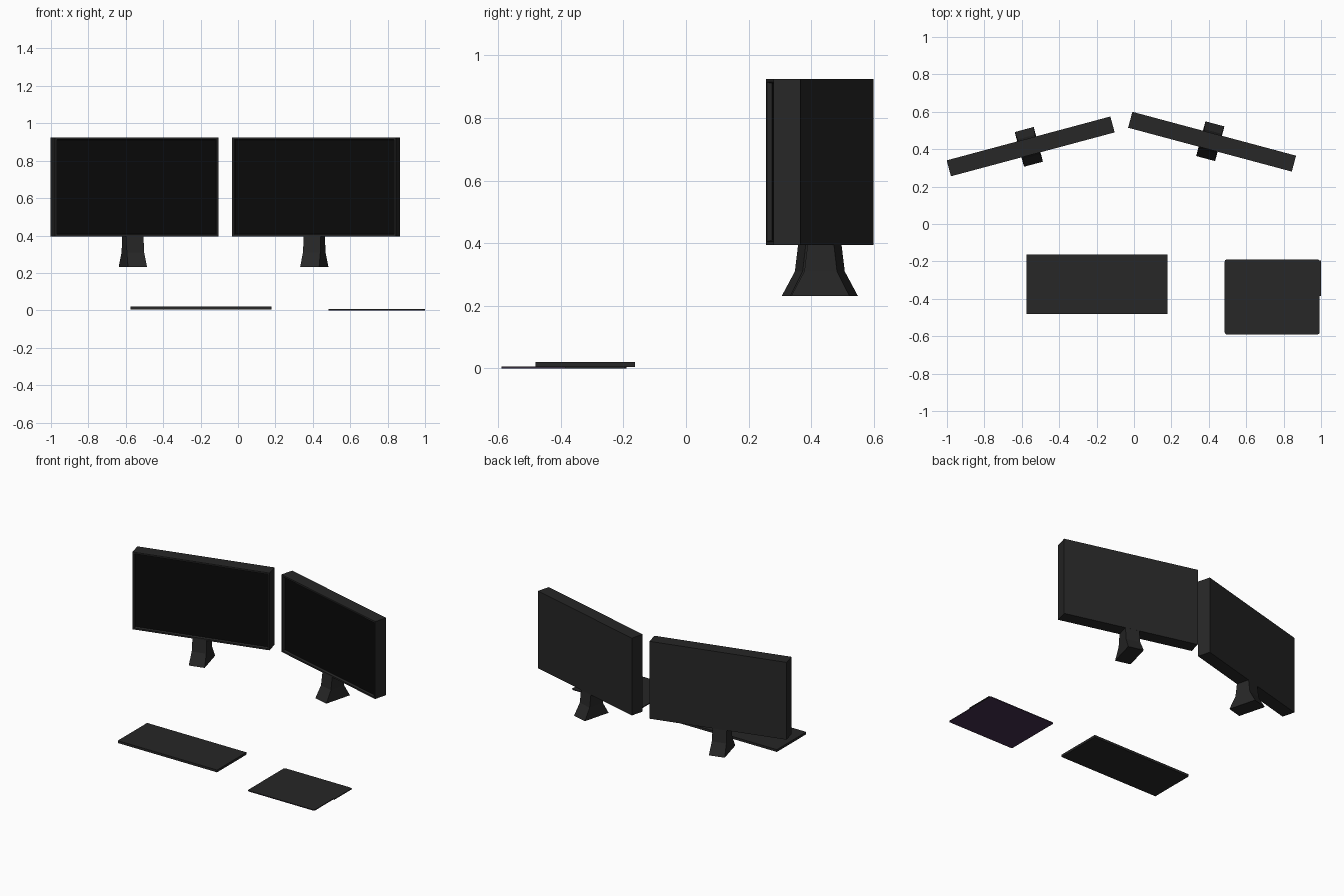
import bpy, bmesh, math
from mathutils import Matrix

if "Cube" in bpy.data.objects:
    bpy.data.objects.remove(bpy.data.objects["Cube"])


def material(name, rgb):
    m = bpy.data.materials.new(name)
    m.diffuse_color = (*rgb, 1)
    m.use_nodes = True
    m.node_tree.nodes["Principled BSDF"].inputs["Base Color"].default_value = m.diffuse_color
    return m


DARK = material("dark_plastic", (0.02, 0.02, 0.02))
BLACK = material("black_screen", (0.003, 0.003, 0.003))
PURPLE = material("purple_base", (0.06, 0.03, 0.08))


def finish(name, bm, mats, matrix=Matrix()):
    bmesh.ops.recalc_face_normals(bm, faces=bm.faces)
    me = bpy.data.meshes.new(name)
    bm.to_mesh(me)
    bm.free()
    for m in mats:
        me.materials.append(m)
    ob = bpy.data.objects.new(name, me)
    ob.matrix_world = matrix
    bpy.context.collection.objects.link(ob)
    return ob


def box_bm(x0, x1, y0, y1, z0, z1):
    bm = bmesh.new()
    bmesh.ops.create_cube(bm, size=1, matrix=(
        Matrix.Translation(((x0 + x1) / 2, (y0 + y1) / 2, (z0 + z1) / 2))
        @ Matrix.Diagonal((x1 - x0, y1 - y0, z1 - z0, 1))))
    return bm


def monitor(side, x, y, angle, stand_x):
    place = Matrix.Translation((x, y, 0)) @ Matrix.Rotation(math.radians(angle), 4, 'Z')
    # Panel with a bezel and a recessed screen
    bm = box_bm(-0.453, 0.453, -0.044, 0.044, 0.395, 0.925)
    bm.normal_update()
    front = min(bm.faces, key=lambda f: f.calc_center_median().y)
    bmesh.ops.inset_region(bm, faces=[front], thickness=0.015)
    bmesh.ops.inset_region(bm, faces=[front], thickness=0.005, depth=-0.016)
    front.material_index = 1
    finish(side + "_monitor", bm, [DARK, BLACK], place)

    # Flared stand lofted through rectangular sections: z, width, depth
    bm = bmesh.new()
    rings = []
    for z, w, d in ((0.232, 0.105, 0.192), (0.31, 0.096, 0.108), (0.40, 0.094, 0.086)):
        rings.append([bm.verts.new((stand_x + sx * w / 2, sy * d / 2, z))
                      for sx, sy in ((-1, -1), (1, -1), (1, 1), (-1, 1))])
    for a, b in zip(rings, rings[1:]):
        for i in range(4):
            j = (i + 1) % 4
            bm.faces.new((a[i], a[j], b[j], b[i]))
    bm.faces.new(rings[0])
    bm.faces.new(rings[-1])
    finish(side + "_stand", bm, [DARK], place)


monitor("left", -0.5525, 0.415, 15, -0.01)
monitor("right", 0.4175, 0.44, -15, -0.01)

# Keyboard slab
finish("keyboard", box_bm(-0.575, 0.178, -0.481, -0.163, 0.005, 0.021), [DARK])


# Mouse pad layers with small rounded corners
def pad(name, z0, z1, mat):
    bm = box_bm(0.485, 0.992, -0.59, -0.19, z0, z1)
    upright = [e for e in bm.edges if abs(e.verts[0].co.z - e.verts[1].co.z) > 1e-4]
    bmesh.ops.bevel(bm, geom=upright, offset=0.01, segments=3, profile=0.5, affect='EDGES')
    finish(name, bm, [mat])


pad("mouse_pad_base", 0.0, 0.003, PURPLE)
pad("mouse_pad_top", 0.003, 0.006, DARK)

# Narrow strip on the pad's right edge
finish("mouse_pad_edge_strip", box_bm(0.985, 1.0, -0.385, -0.195, 0.0, 0.006), [DARK])
